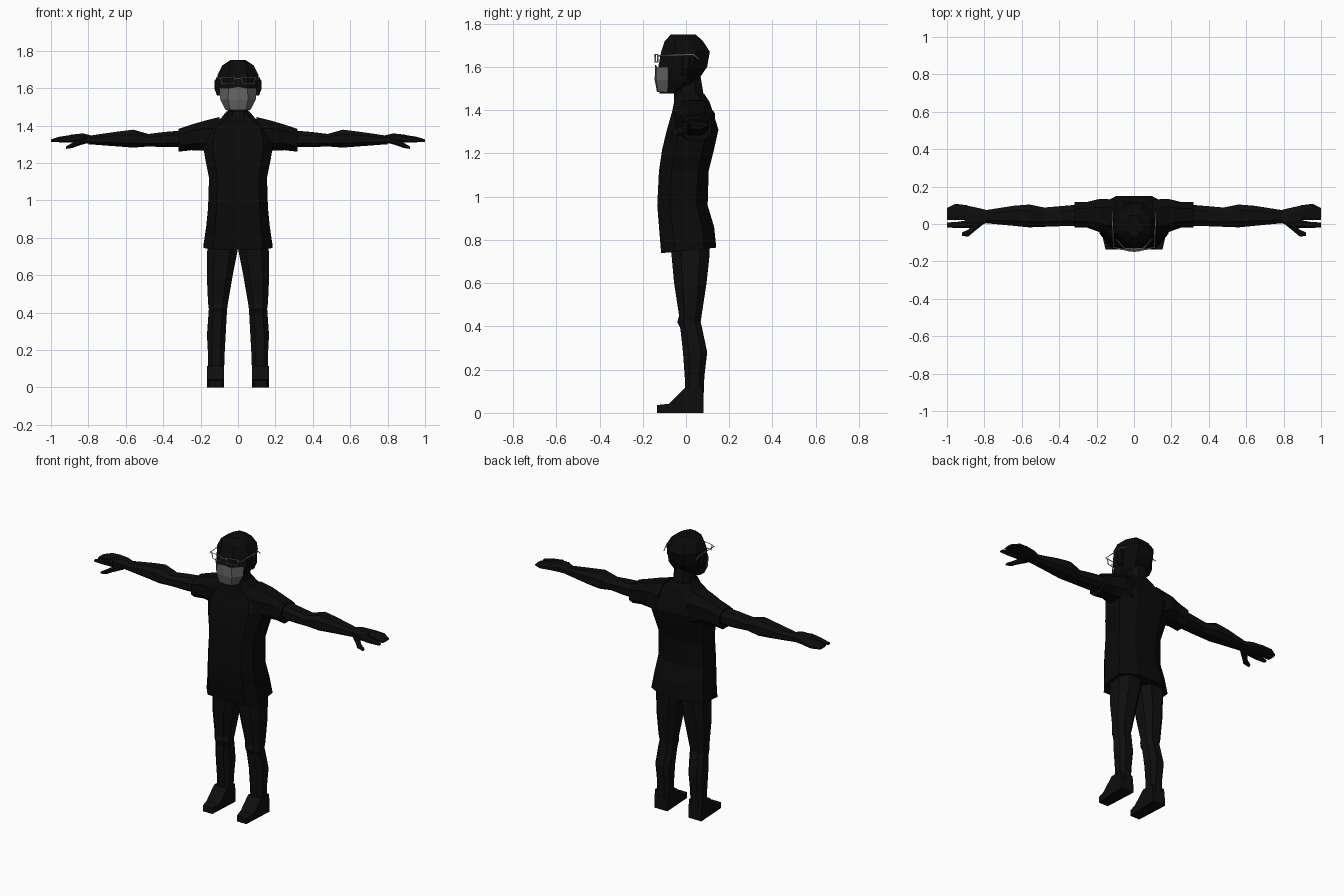
import bpy, bmesh

if "Cube" in bpy.data.objects:
    bpy.data.objects.remove(bpy.data.objects["Cube"])


def mat(name, r, g, b):
    m = bpy.data.materials.new(name)
    m.diffuse_color = (r, g, b, 1)
    m.use_nodes = True
    m.node_tree.nodes["Principled BSDF"].inputs["Base Color"].default_value = m.diffuse_color
    return m


SHIRT = mat("shirt black", .003, .003, .003)
TROUSERS = mat("trouser black", .0045, .0045, .0045)
SKIN = mat("dark skin", .004, .004, .004)
HAIR = mat("hair black", .003, .003, .003)
MASK = mat("mask grey", .13, .13, .13)
METAL = mat("frame silver", .5, .5, .5)


def ring(a0, a1, b0, b1, lo=(.25, .25), hi=(.25, .25)):
    """Eight-sided section; lo/hi are the corner cuts (a, b) on the low and high b side."""
    da, db = a1 - a0, b1 - b0
    return [(a0 + da * lo[0], b0), (a1 - da * lo[0], b0),
            (a1, b0 + db * lo[1]), (a1, b1 - db * hi[1]),
            (a1 - da * hi[0], b1), (a0 + da * hi[0], b1),
            (a0, b1 - db * hi[1]), (a0, b0 + db * lo[1])]


def finish(name, bm, mats, mirror):
    bmesh.ops.recalc_face_normals(bm, faces=bm.faces)
    me = bpy.data.meshes.new(name)
    bm.to_mesh(me)
    bm.free()
    for m in mats:
        me.materials.append(m)
    ob = bpy.data.objects.new(name, me)
    bpy.context.collection.objects.link(ob)
    if mirror:
        ob.modifiers.new("mirror", 'MIRROR').use_mirror_merge = False
    return ob


def loft(name, axis, sections, material, mirror=False, **cuts):
    """Skin sections (position, a0, a1, b0, b1) along x (a=z, b=y) or z (a=x, b=y)."""
    bm = bmesh.new()
    loops = []
    for pos, *box in sections:
        pts = ring(*box, **cuts)
        loops.append([bm.verts.new((pos, b, a) if axis == 'x' else (a, b, pos))
                      for a, b in pts])
    for p, q in zip(loops, loops[1:]):
        for i in range(8):
            j = (i + 1) % 8
            bm.faces.new((p[i], p[j], q[j], q[i]))
    bm.faces.new(loops[0])
    bm.faces.new(loops[-1])
    return finish(name, bm, [material], mirror)


def sym(z, w, y0, y1):
    return (z, -w, w, y0, y1)


# Shirt body, with the hem dipping toward the front
shirt = loft("shirt_body", 'z', [
    sym(.755, .185, -.115, .14), sym(.86, .17, -.125, .13),
    sym(.96, .16, -.133, .10), sym(1.12, .155, -.125, .105),
    sym(1.22, .175, -.11, .13), sym(1.31, .19, -.088, .15),
    sym(1.39, .165, -.065, .125), sym(1.44, .09, -.055, .108),
    sym(1.475, .062, -.05, .085)],
    SHIRT, lo=(.14, .25), hi=(.25, .22))
for v in shirt.data.vertices:
    if v.co.z < .78:
        v.co.z += .1 * v.co.y - .005

# Sleeves
loft("sleeve", 'x', [
    (.10, 1.20, 1.445, -.06, .13), (.18, 1.265, 1.425, -.045, .135),
    (.25, 1.268, 1.405, -.02, .118), (.317, 1.26, 1.382, -.02, .117)],
    SHIRT, True)

# Bare arms
loft("arm", 'x', [
    (.28, 1.285, 1.375, -.01, .105), (.40, 1.285, 1.365, -.012, .095),
    (.48, 1.288, 1.355, -.015, .088), (.56, 1.282, 1.378, -.018, .104),
    (.64, 1.288, 1.368, -.01, .098), (.80, 1.30, 1.345, .005, .073)],
    SKIN, True)

# Hands: palm, grouped fingers, index finger and thumb
loft("palm", 'x', [
    (.78, 1.302, 1.346, .008, .073), (.83, 1.305, 1.358, -.01, .085),
    (.90, 1.312, 1.35, -.018, .10)], SKIN, True)
loft("fingers", 'x', [
    (.89, 1.312, 1.35, .022, .10), (.955, 1.312, 1.34, .02, .108),
    (1.0, 1.313, 1.326, .022, .085)], SKIN, True)
loft("index_finger", 'x', [
    (.87, 1.31, 1.35, -.02, .024), (.94, 1.31, 1.338, -.022, .012),
    (1.0, 1.312, 1.324, -.018, .008)], SKIN, True)
loft("thumb", 'x', [
    (.81, 1.305, 1.34, -.005, .035), (.86, 1.29, 1.322, -.045, .0),
    (.885, 1.28, 1.308, -.066, -.03), (.92, 1.275, 1.288, -.065, -.045)],
    SKIN, True)

# Trouser legs
loft("trouser_leg", 'z', [
    (.80, .0, .16, -.075, .11), (.72, .004, .165, -.066, .108),
    (.60, .028, .167, -.055, .095), (.45, .054, .16, -.032, .072),
    (.42, .058, .156, -.04, .068), (.39, .06, .158, -.026, .075),
    (.28, .066, .166, -.014, .098), (.17, .072, .16, -.006, .085),
    (.04, .076, .158, .0, .08)], TROUSERS, True)

# Shoes: side profile given width, narrower at the toe
bm = bmesh.new()
sides = []
for inner in (True, False):
    side = []
    for y, z in [(-.135, 0), (-.135, .036), (-.08, .042), (-.005, .115),
                 (.075, .115), (.082, .05), (.082, 0)]:
        pinch = .012 if y < -.1 else 0
        x = .074 + pinch if inner else .165 - pinch
        side.append(bm.verts.new((x, y, z)))
    bm.faces.new(side)
    sides.append(side)
for i in range(7):
    j = (i + 1) % 7
    bm.faces.new((sides[0][i], sides[0][j], sides[1][j], sides[1][i]))
finish("shoe", bm, [TROUSERS], True)

# Neck and head
loft("neck", 'z', [
    sym(1.42, .066, -.055, .10), sym(1.48, .056, -.055, .08),
    sym(1.57, .055, -.05, .065)], SKIN)
head = loft("head", 'z', [
    sym(1.476, .05, -.122, -.045), sym(1.53, .085, -.128, .05),
    sym(1.60, .106, -.128, .098), sym(1.67, .11, -.115, .11),
    sym(1.72, .085, -.098, .078), sym(1.75, .04, -.07, .045)],
    SKIN, lo=(.27, .28), hi=(.25, .3))
# Hair covers the crown and the back of the head
head.data.materials.append(HAIR)
for f in head.data.polygons:
    if f.center.z > 1.66 or (f.center.y > .03 and f.center.z > 1.53):
        f.material_index = 1

# Ears
loft("ear", 'z', [
    (1.56, .09, .112, -.02, .01), (1.60, .09, .127, -.022, .02),
    (1.64, .09, .125, -.018, .022), (1.655, .09, .113, -.01, .015)],
    SKIN, True)

# Face mask: a folded sheet over the nose and jaw
bm = bmesh.new()
rows = []
for z, xs, ys, xf, yf in [(1.60, .10, -.083, .05, -.137),
                          (1.54, .096, -.083, .054, -.139),
                          (1.483, .066, -.085, .042, -.128)]:
    pts = [(-xs, ys), (-xf, yf), (0, yf - .006), (xf, yf), (xs, ys)]
    rows.append([bm.verts.new((x, y, z + (.008 if x == 0 and z > 1.59 else 0)))
                 for x, y in pts])
for p, q in zip(rows, rows[1:]):
    for i in range(4):
        bm.faces.new((p[i], p[i + 1], q[i + 1], q[i]))
mask = finish("face_mask", bm, [MASK], False)
thick = mask.modifiers.new("thickness", 'SOLIDIFY')
thick.thickness = .004


# Glasses: thin wires for rims, bridge and temples
def wire(name, pts, closed=False, r=.0035):
    cu = bpy.data.curves.new(name, 'CURVE')
    cu.dimensions = '3D'
    cu.bevel_depth = r
    cu.bevel_resolution = 0
    cu.use_fill_caps = True
    sp = cu.splines.new('POLY')
    sp.points.add(len(pts) - 1)
    for p, co in zip(sp.points, pts):
        p.co = (*co, 1)
    sp.use_cyclic_u = closed
    cu.materials.append(METAL)
    bpy.context.collection.objects.link(bpy.data.objects.new(name, cu))


for s, side in ((1, "left"), (-1, "right")):
    wire("glasses_rim_" + side, [
        (s * .018, -.143, 1.657), (s * .092, -.13, 1.657),
        (s * .086, -.13, 1.622), (s * .024, -.143, 1.622)], True)
    wire("glasses_temple_" + side, [
        (s * .09, -.13, 1.652), (s * .11, -.125, 1.652),
        (s * .116, .035, 1.657), (s * .114, .06, 1.635)], r=.003)
wire("glasses_bridge", [(-.018, -.143, 1.648), (0, -.146, 1.651),
                        (.018, -.143, 1.648)])
